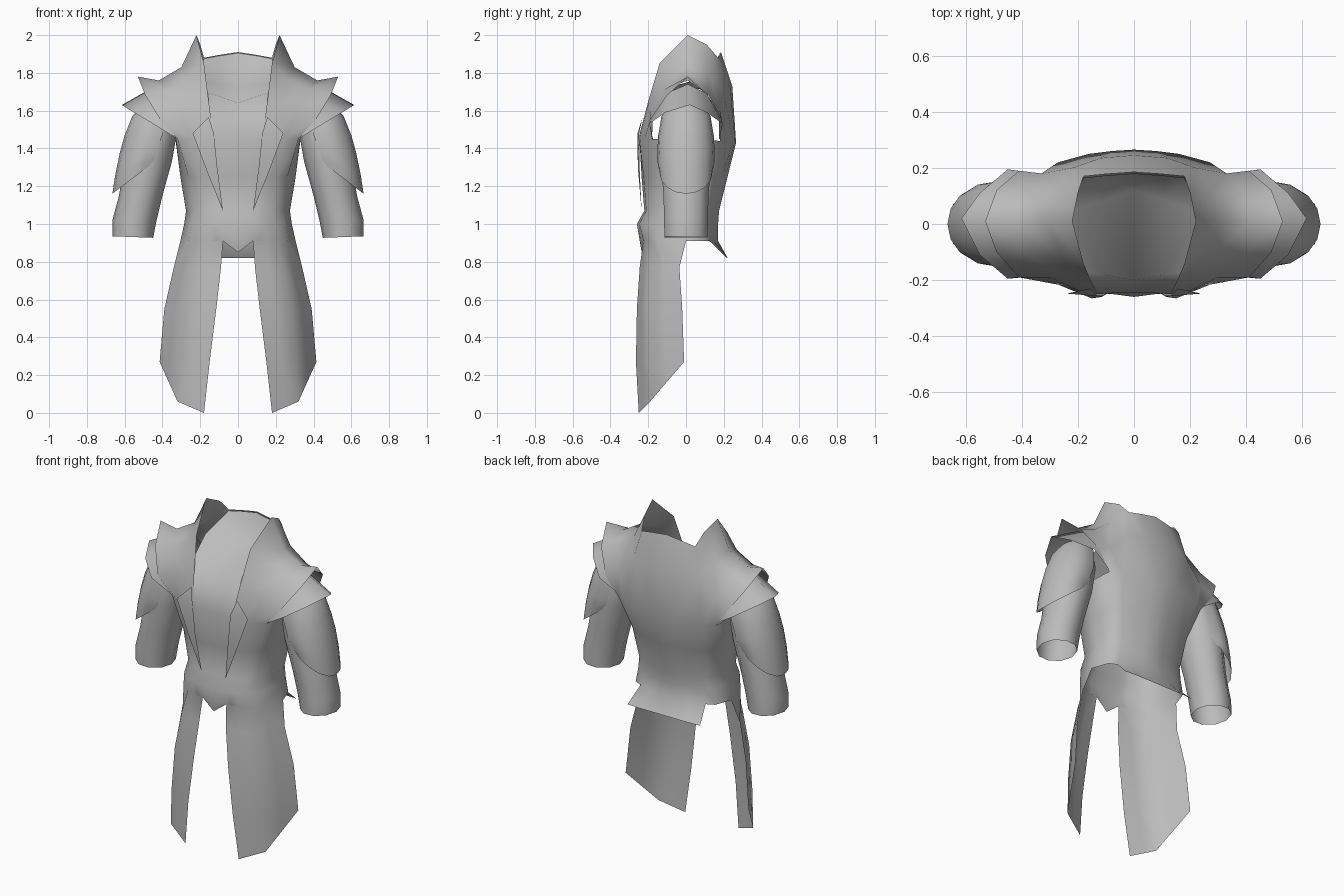
import bpy, bmesh
from math import sin, cos, radians
from mathutils import Vector

default_cube = bpy.data.objects.get("Cube")
if default_cube:
    bpy.data.objects.remove(default_cube, do_unlink=True)

# Single cloth colour
cloth = bpy.data.materials.new("grey_cloth")
cloth.use_nodes = True
cloth_colour = (0.5, 0.5, 0.5, 1)
cloth.diffuse_color = cloth_colour
cloth.node_tree.nodes["Principled BSDF"].inputs["Base Color"].default_value = cloth_colour

parts = []


def cloth_sheet(name, grids, inside):
    """Join grids of points into one sheet facing away from a point, then mirror it."""
    bm = bmesh.new()
    for rows in grids:
        verts = [[bm.verts.new(point) for point in row] for row in rows]
        for lower, upper in zip(verts, verts[1:]):
            for i in range(min(len(lower), len(upper)) - 1):
                bm.faces.new((lower[i], lower[i + 1], upper[i + 1], upper[i]))
    bmesh.ops.remove_doubles(bm, verts=bm.verts[:], dist=0.0005)
    bmesh.ops.recalc_face_normals(bm, faces=bm.faces[:])
    centre = Vector(inside)
    facing = sum(f.normal.dot(f.calc_center_median() - centre) * f.calc_area() for f in bm.faces)
    if facing < 0:
        bmesh.ops.reverse_faces(bm, faces=bm.faces[:])
    mesh = bpy.data.meshes.new(name)
    bm.to_mesh(mesh)
    bm.free()
    mesh.materials.append(cloth)
    obj = bpy.data.objects.new(name, mesh)
    bpy.context.collection.objects.link(obj)
    mirror = obj.modifiers.new("mirror", "MIRROR")
    mirror.merge_threshold = 0.002
    parts.append(obj)
    return obj


# Shoulders sweeping from the standing collar out to the pad edge, front to back
collar_edge = [(0.13, -0.25, 1.46), (0.155, -0.2, 1.65), (0.18, -0.14, 1.85),
               (0.22, 0.01, 2.0), (0.2, 0.11, 1.95), (0.18, 0.17, 1.88)]
collar_base = [(0.18, -0.245, 1.46), (0.22, -0.2, 1.63), (0.26, -0.12, 1.77),
               (0.3, 0.01, 1.83), (0.27, 0.12, 1.8), (0.22, 0.2, 1.7), (0.16, 0.25, 1.44)]
shoulder = [(0.25, -0.22, 1.45), (0.3, -0.19, 1.6), (0.37, -0.12, 1.71),
            (0.42, 0.01, 1.76), (0.38, 0.12, 1.72), (0.33, 0.18, 1.6), (0.27, 0.22, 1.44)]
pad_edge = [(0.32, -0.18, 1.45), (0.41, -0.19, 1.55), (0.49, -0.1, 1.68),
            (0.53, 0.01, 1.78), (0.49, 0.12, 1.68), (0.41, 0.19, 1.55), (0.33, 0.18, 1.44)]
upper_back = [
    [collar_edge[5], (0.1, 0.178, 1.895), (0, 0.185, 1.91)],
    [collar_base[5], (0.12, 0.235, 1.72), (0, 0.245, 1.73)],
    [collar_base[6], (0.08, 0.26, 1.44), (0, 0.265, 1.43)]]

# Chest line shared by the shoulders and the body
rows_around = (collar_edge, collar_base, shoulder, pad_edge)
chest = [(0, -0.245, 1.46), (0.09, -0.247, 1.46)]
chest += [row[0] for row in rows_around]
chest += [(0.33, 0, 1.45)]
chest += [row[6] for row in (pad_edge, shoulder, collar_base)]
chest += upper_back[2][1:]


def body_row(half_width, front, back, height):
    """The chest line fitted to new widths, with rounder corners."""
    row = []
    for x, y, z in chest:
        corner = 1 - 2 * x * abs(y)
        depth = front / 0.25 if y < 0 else back / 0.265
        row.append((x * corner * half_width / 0.33, y * corner * depth, height))
    return row


# Fitted body with a pointed front hem
body = [body_row(*row) for row in (
    (0.305, 0.24, 0.17, 0.91), (0.285, 0.265, 0.17, 1.0),
    (0.275, 0.225, 0.175, 1.07), (0.305, 0.24, 0.22, 1.25))]
body[0][0] = (0, -0.235, 0.85)
body.append(chest)

# Inner shirt, rising to the inside of the back collar
shirt = [
    chest[:3],
    [(0, -0.2, 1.64), (0.11, -0.18, 1.68), (0.19, -0.17, 1.7)],
    [(0, 0.12, 1.73), (0.12, 0.08, 1.74), (0.25, 0.04, 1.76)],
    [(0, 0.18, 1.905), (0.1, 0.173, 1.89), (0.178, 0.165, 1.875)]]

# Flared back tail below the hem
tail = [body[0][8:], [(0.245, 0.215, 0.82), (0.16, 0.22, 0.82), (0.08, 0.22, 0.82), (0, 0.22, 0.82)]]

# Long front skirt panels hanging from the hem
skirt = [[body[0][i] for i in (1, 3, 4, 5, 6)]]
for inner, middle, outer in (
        ((0.09, -0.245, 0.77), (0.24, -0.2, 0.77), (0.34, -0.035, 0.77)),
        ((0.115, -0.26, 0.55), (0.28, -0.21, 0.55), (0.39, -0.02, 0.55)),
        ((0.15, -0.265, 0.27), (0.31, -0.2, 0.27), (0.415, -0.01, 0.27)),
        ((0.18, -0.25, 0), (0.32, -0.19, 0.06), (0.415, -0.01, 0.27))):
    inner, middle, outer = Vector(inner), Vector(middle), Vector(outer)
    skirt.append([inner, inner.lerp(middle, 0.5), middle, middle.lerp(outer, 0.5), outer])

cloth_sheet("coat", [body, rows_around, upper_back, shirt, tail, skirt], (0, 0, 1.2))

# Lower shoulder flare beneath each pad
flare_inner, flare_outer = [], []
half_inner = ((0.28, 0.18, 1.45), (0.31, 0.175, 1.585), (0.37, 0.11, 1.69), (0.42, 0.01, 1.74))
half_outer = ((0.32, 0.175, 1.45), (0.45, 0.195, 1.53), (0.55, 0.11, 1.59), (0.615, 0.02, 1.63))
for half, whole in ((half_inner, flare_inner), (half_outer, flare_outer)):
    whole += [(x, -y, z) for x, y, z in half[:3]]
    whole += reversed(half)
cloth_sheet("shoulder_flare", [[flare_inner, flare_outer]], (0.35, 0, 1.3))

# Pointed lapels
cloth_sheet("lapel", [[
    [(0.08, -0.235, 1.07), (0.11, -0.255, 1.3), (0.128, -0.257, 1.48), (0.155, -0.23, 1.565)],
    [(0.08, -0.235, 1.07), (0.165, -0.245, 1.28), (0.24, -0.248, 1.48), (0.155, -0.23, 1.565)],
]], (0, 0, 1.35))


def arm_row(middle, width, depth, height, rise, start, end, steps):
    """Arc around the arm; the ends of the arc lift by the rise."""
    row = []
    for i in range(steps + 1):
        angle = radians(start + (end - start) * i / steps)
        row.append((middle + width * cos(angle), depth * sin(angle),
                    height + rise * (1 - cos(angle))))
    return row


# Sleeves
sleeve_rings = ((0.42, 0.09, 0.1, 1.6, 0), (0.44, 0.12, 0.135, 1.5, 0),
                (0.475, 0.125, 0.14, 1.33, 0), (0.515, 0.115, 0.125, 1.15, 0),
                (0.548, 0.117, 0.122, 1.02, 0), (0.557, 0.108, 0.12, 0.935, -0.004))
cloth_sheet("sleeve", [[arm_row(*ring, 0, 360, 10) for ring in sleeve_rings]], (0.5, 0, 1.25))

# Upper arm guards, coming to a point over the elbow
guard_rings = ((0.42, 0.09, 0.1, 1.63, 0), (0.44, 0.12, 0.13, 1.57, 0),
               (0.46, 0.14, 0.147, 1.47, 0), (0.49, 0.135, 0.152, 1.38, 0),
               (0.505, 0.145, 0.15, 1.26, 0.06), (0.52, 0.145, 0.14, 1.16, 0.11))
cloth_sheet("upper_arm_guard", [[arm_row(*ring, -115, 115, 10) for ring in guard_rings]],
            (0.45, 0, 1.4))

# Smooth cloth with crisp folds
bpy.ops.object.select_all(action="DESELECT")
for part in parts:
    part.select_set(True)
bpy.context.view_layer.objects.active = parts[0]
bpy.ops.object.shade_smooth_by_angle(angle=radians(75))
